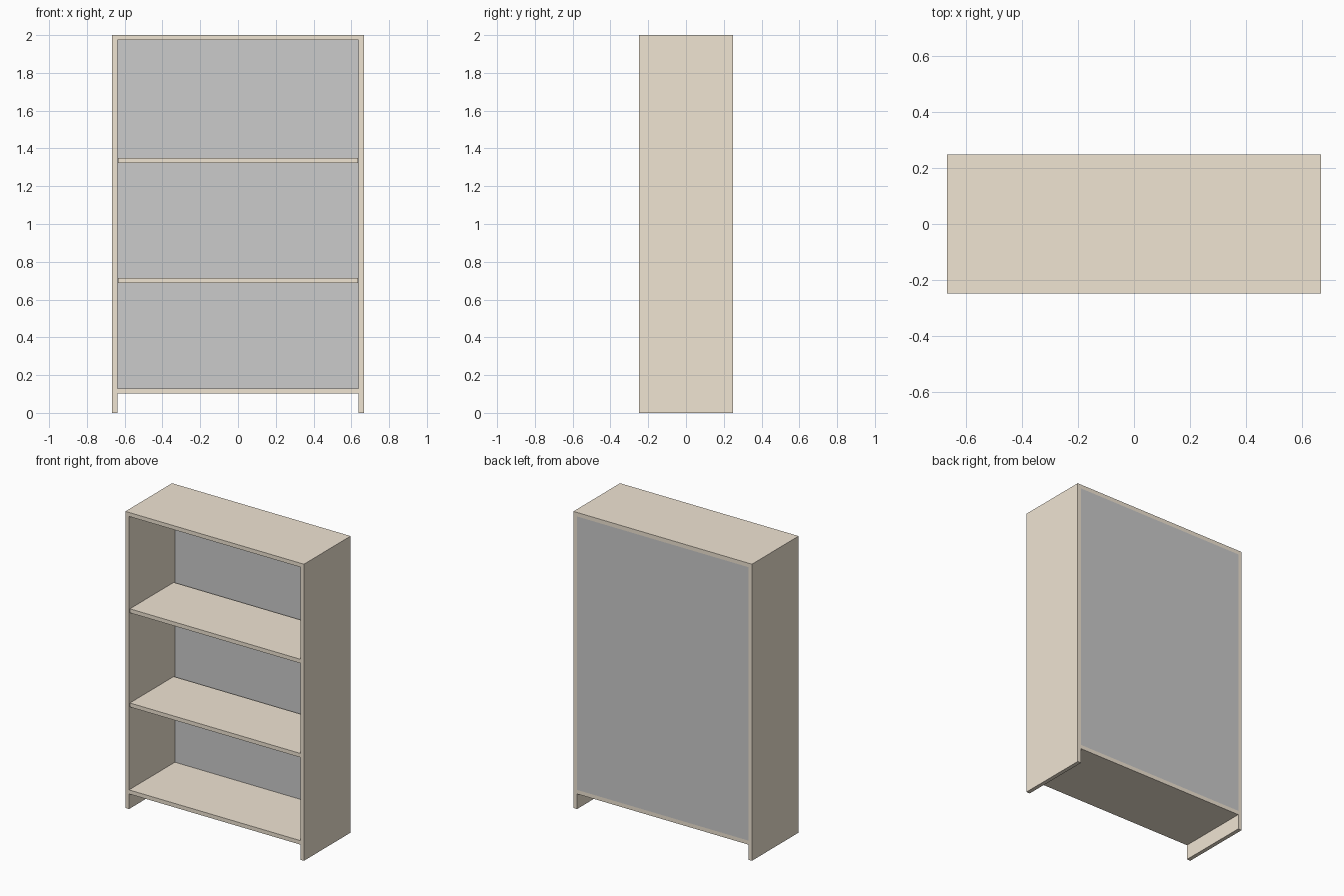
import bpy, bmesh, math

if "Cube" in bpy.data.objects:
    bpy.data.objects.remove(bpy.data.objects["Cube"])

W, H, D = 1.332, 2.0, 0.497      # overall width, height, depth
T = 0.027                        # board thickness
BASE = 0.102                     # underside of the bottom board
PANEL = 0.008                    # back panel thickness

wood = bpy.data.materials.new("wood")
wood.diffuse_color = (0.87, 0.78, 0.65, 1)
wood.use_nodes = True
wood.node_tree.nodes["Principled BSDF"].inputs["Base Color"].default_value = wood.diffuse_color


def finish(name, bm, mat=None):
    bmesh.ops.recalc_face_normals(bm, faces=bm.faces)
    mesh = bpy.data.meshes.new(name)
    bm.to_mesh(mesh)
    bm.free()
    obj = bpy.data.objects.new(name, mesh)
    bpy.context.collection.objects.link(obj)
    if mat:
        mesh.materials.append(mat)
    return obj


def box(name, lo, hi, mat=None):
    bm = bmesh.new()
    bmesh.ops.create_cube(bm, size=1)
    for v in bm.verts:
        v.co = [l + (c + 0.5) * (h - l) for c, l, h in zip(v.co, lo, hi)]
    return finish(name, bm, mat)


# Frame: sides, top and bottom board as one solid, extruded from its front outline
bm = bmesh.new()
xs = [-W / 2, -W / 2 + T, W / 2 - T, W / 2]
zs = [0, BASE, BASE + T, H - T, H]
grid = [[bm.verts.new((x, -D / 2, z)) for z in zs] for x in xs]
for i in range(3):
    for j in range(4):
        if i == 1 and j in (0, 2):   # open foot space and open interior
            continue
        bm.faces.new((grid[i][j], grid[i + 1][j], grid[i + 1][j + 1], grid[i][j + 1]))
ext = bmesh.ops.extrude_face_region(bm, geom=bm.faces[:])
moved = [g for g in ext["geom"] if isinstance(g, bmesh.types.BMVert)]
bmesh.ops.translate(bm, verts=moved, vec=(0, D, 0))
finish("frame", bm, wood)

# Back panel, set flush inside the frame
box("back_panel", (-W / 2 + T, D / 2 - PANEL, BASE + T), (W / 2 - T, D / 2, H - T))

# Loose shelves with a hairline gap at the sides
half = W / 2 - T - 0.003
for name, z in (("lower_shelf", 0.687), ("upper_shelf", 1.322)):
    box(name, (-half, -D / 2 + 0.005, z), (half, D / 2 - 0.025, z + T), wood)
